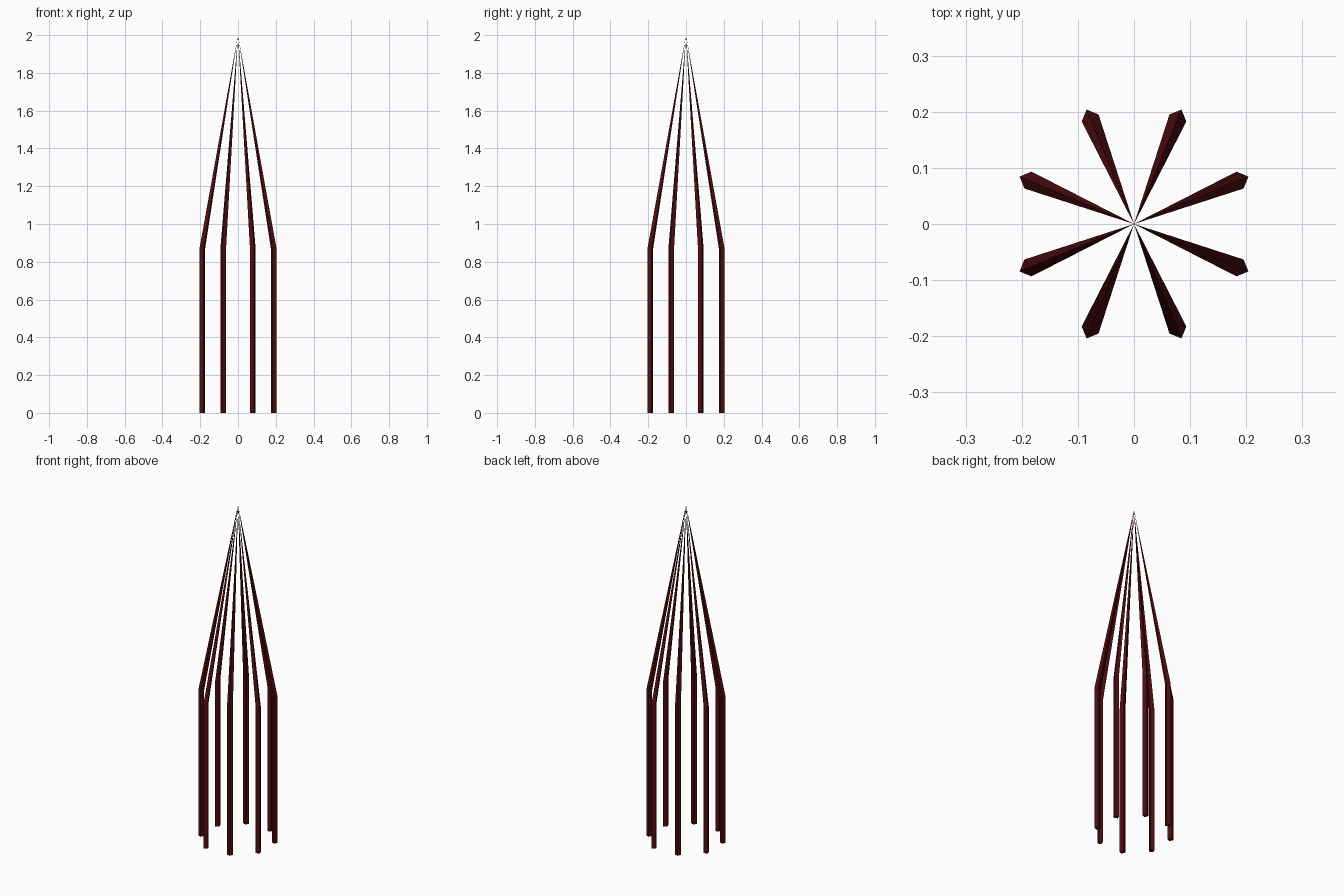
import bpy
import bmesh
from math import cos, sin, pi

if "Cube" in bpy.data.objects:
    bpy.data.objects.remove(bpy.data.objects["Cube"])

RIBS = 8          # evenly spaced around the axis
R = 0.2045        # radius of the post centres
HALF = 0.0163     # half diagonal of the square section
BEND_Z = 0.87
APEX_Z = 2.0

mat = bpy.data.materials.new("dark_red")
mat.diffuse_color = (0.08, 0.004, 0.005, 1.0)
mat.use_nodes = True
mat.node_tree.nodes["Principled BSDF"].inputs["Base Color"].default_value = mat.diffuse_color


def square_ring(bm, angle, z):
    """Square section with one corner pointing outward."""
    ring = []
    for k in range(4):
        a = angle + k * pi / 2
        ring.append(bm.verts.new((R * cos(angle) + HALF * cos(a),
                                  R * sin(angle) + HALF * sin(a), z)))
    return ring


def make_rib(index):
    angle = pi / RIBS + index * 2 * pi / RIBS
    bm = bmesh.new()
    foot = square_ring(bm, angle, 0.0)
    bend = square_ring(bm, angle, BEND_Z)
    apex = bm.verts.new((0, 0, APEX_Z))
    bm.faces.new(foot[::-1])
    for k in range(4):
        n = (k + 1) % 4
        bm.faces.new((foot[k], foot[n], bend[n], bend[k]))   # upright post
        bm.faces.new((bend[k], bend[n], apex))               # spire taper
    bmesh.ops.recalc_face_normals(bm, faces=bm.faces)
    mesh = bpy.data.meshes.new(f"rib_{index + 1}")
    bm.to_mesh(mesh)
    bm.free()
    mesh.materials.append(mat)
    obj = bpy.data.objects.new(f"rib_{index + 1}", mesh)
    bpy.context.collection.objects.link(obj)


# Ring of posts bending inward to a shared point
for i in range(RIBS):
    make_rib(i)
